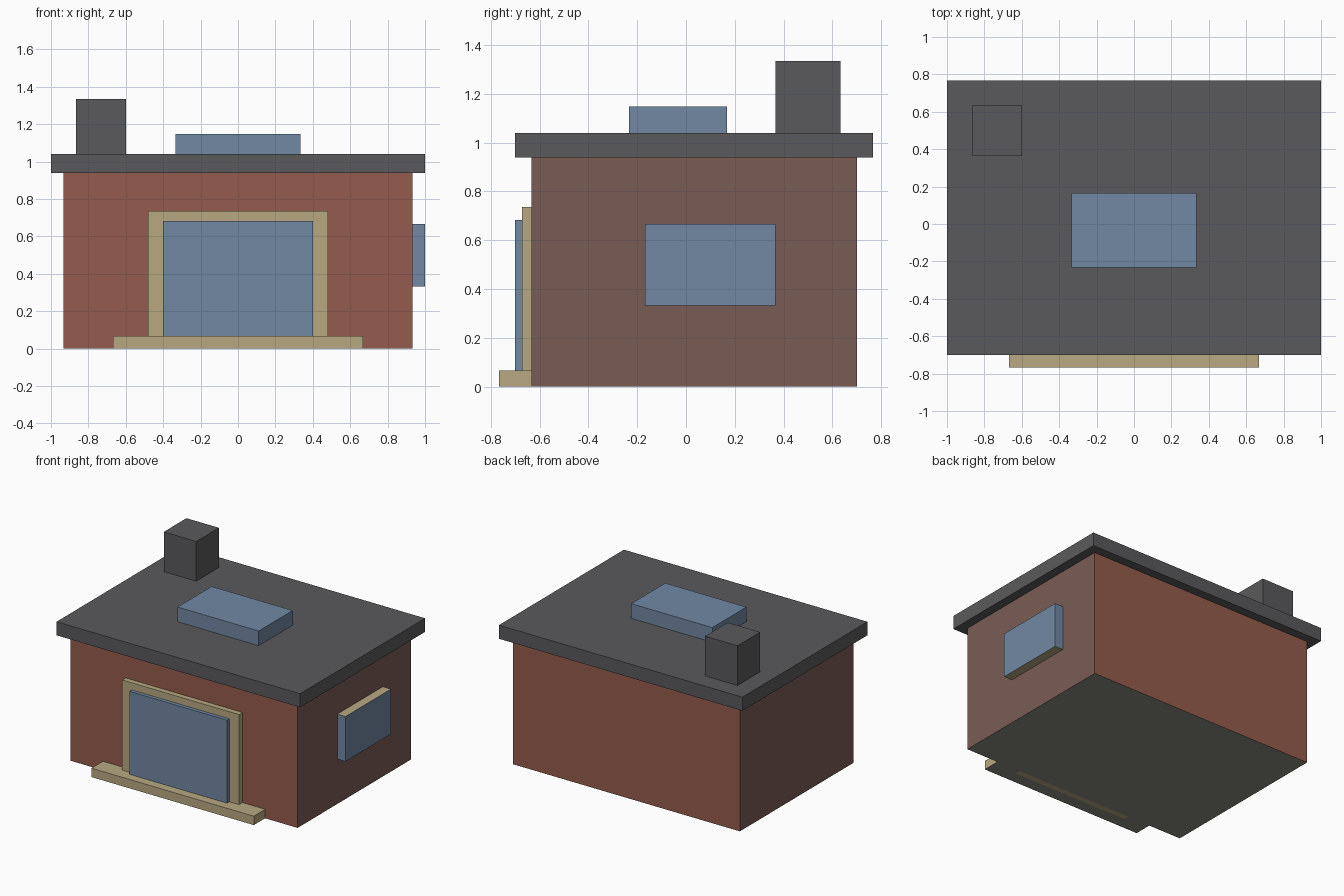
import bpy
import bmesh

if "Cube" in bpy.data.objects:
    bpy.data.objects.remove(bpy.data.objects["Cube"])


def material(name, hex_colour):
    """Flat material from an sRGB hex colour, stored as linear values."""
    srgb = [int(hex_colour[i:i + 2], 16) / 255 for i in (0, 2, 4)]
    linear = [c / 12.92 if c <= 0.04045 else ((c + 0.055) / 1.055) ** 2.4 for c in srgb]
    mat = bpy.data.materials.new(name)
    mat.diffuse_color = (*linear, 1)
    mat.use_nodes = True
    mat.node_tree.nodes["Principled BSDF"].inputs["Base Color"].default_value = mat.diffuse_color
    return mat


BRICK = material("red brick", "955B4D")
SIDE_BRICK = material("brown brick", "7A5C55")
ROOF = material("dark roof", "5A5A5C")
GLASS = material("blue glass", "7188A3")
TRIM = material("tan trim", "B8A982")
STONE = material("grey underside", "8C8C80")


def box(name, x, y, z, main, sides=None, top=None, bottom=None):
    """Box from (min, max) ranges, with optional materials by face direction."""
    bm = bmesh.new()
    bmesh.ops.create_cube(bm, size=1)
    for v in bm.verts:
        v.co = [(r[0] + r[1]) / 2 + c * (r[1] - r[0]) for r, c in zip((x, y, z), v.co)]
    bm.normal_update()
    mats = [main, sides or main, top or main, bottom or main]
    for f in bm.faces:
        n = f.normal
        f.material_index = (1 if abs(n.x) > 0.5 else 2 if n.z > 0.5 else 3 if n.z < -0.5 else 0)
    mesh = bpy.data.meshes.new(name)
    bm.to_mesh(mesh)
    bm.free()
    for m in mats:
        mesh.materials.append(m)
    obj = bpy.data.objects.new(name, mesh)
    bpy.context.collection.objects.link(obj)
    return obj


# Building shell: red front and back, brown sides, grey underside
box("walls", (-0.933, 0.933), (-0.633, 0.7), (0, 0.939), BRICK, sides=SIDE_BRICK, bottom=STONE)

# Flat overhanging roof, chimney and skylight
box("roof", (-1, 1), (-0.7, 0.767), (0.939, 1.04), ROOF)
box("chimney", (-0.867, -0.6), (0.367, 0.633), (1.04, 1.335), ROOF)
box("skylight", (-0.333, 0.333), (-0.233, 0.167), (1.04, 1.149), GLASS)

# Front entrance: frame, glass door and step
box("door_frame", (-0.48, 0.48), (-0.673, -0.633), (0, 0.736), TRIM)
box("glass_door", (-0.4, 0.4), (-0.7, -0.673), (0.067, 0.683), GLASS)
box("front_step", (-0.667, 0.667), (-0.767, -0.633), (0.001, 0.067), TRIM, bottom=STONE)

# Side window with tan lintel and sill faces
box("side_window", (0.933, 1), (-0.167, 0.367), (0.333, 0.667), GLASS, top=TRIM, bottom=TRIM)
